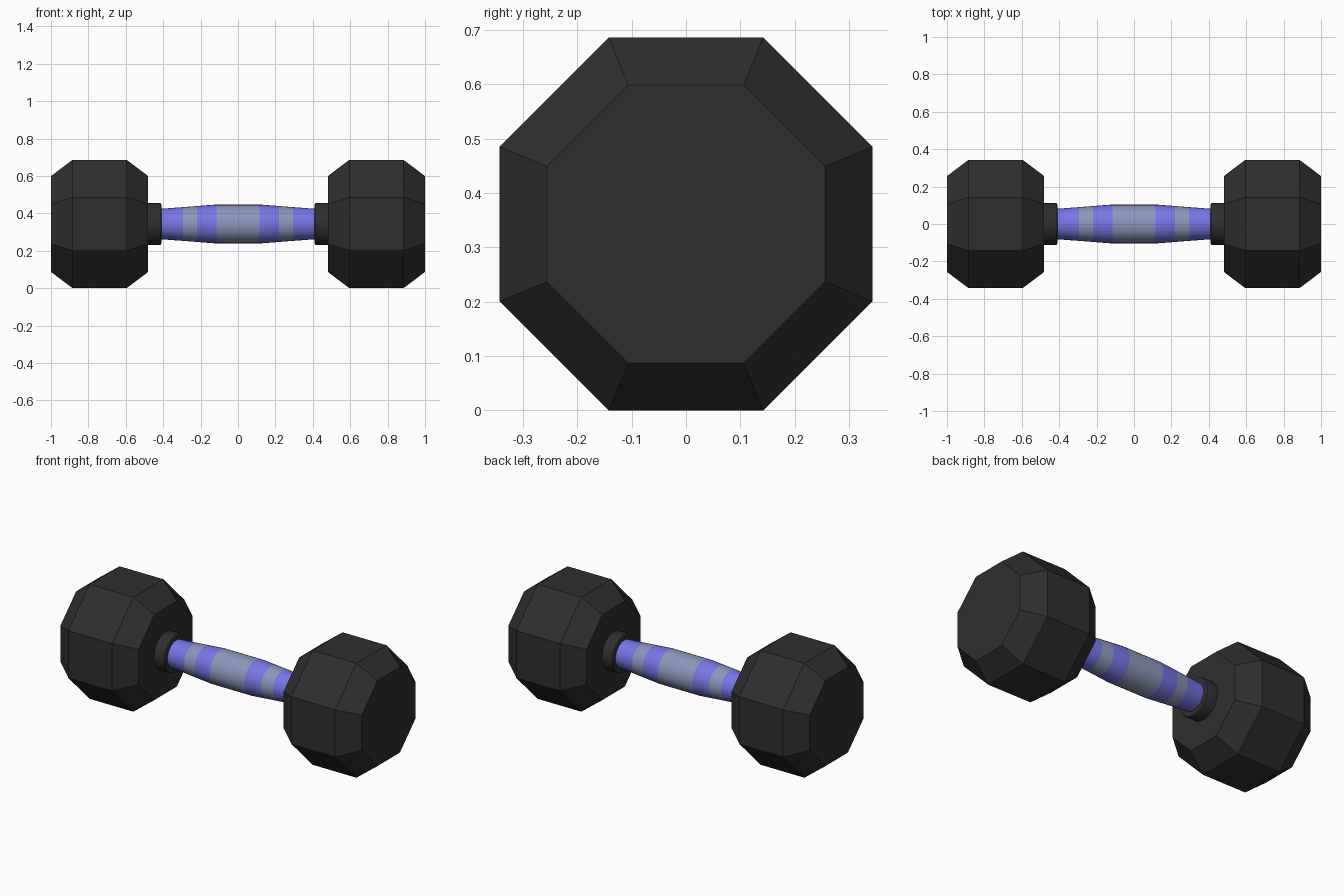
import bpy, bmesh, math

if "Cube" in bpy.data.objects:
    bpy.data.objects.remove(bpy.data.objects["Cube"])

ZC = 0.343  # height of the dumbbell axis


def material(name, rgb):
    m = bpy.data.materials.new(name)
    m.diffuse_color = (*rgb, 1)
    m.use_nodes = True
    m.node_tree.nodes["Principled BSDF"].inputs["Base Color"].default_value = m.diffuse_color
    return m


black = material("black_rubber", (0.028, 0.028, 0.028))
blue = material("violet_blue_grip", (0.19, 0.18, 0.80))
grey = material("blue_grey_grip", (0.27, 0.31, 0.50))


def lathe(name, profile, sides, mats, turn=0.0, smooth=False, rule=None):
    """Solid made of regular rings (x, radius) along the x axis."""
    bm = bmesh.new()
    rings = []
    for x, r in profile:
        rings.append([bm.verts.new((x, r * math.cos(turn + math.tau * i / sides),
                                    ZC + r * math.sin(turn + math.tau * i / sides)))
                      for i in range(sides)])
    for a, b in zip(rings, rings[1:]):
        for i in range(sides):
            j = (i + 1) % sides
            bm.faces.new((a[i], a[j], b[j], b[i]))
    bm.faces.new(rings[0])
    bm.faces.new(rings[-1])
    bmesh.ops.recalc_face_normals(bm, faces=bm.faces)
    if rule:
        for f in bm.faces:
            f.material_index = rule(f.calc_center_median().x)
    me = bpy.data.meshes.new(name)
    bm.to_mesh(me)
    bm.free()
    for m in mats:
        me.materials.append(m)
    ob = bpy.data.objects.new(name, me)
    bpy.context.collection.objects.link(ob)
    if smooth:
        bpy.ops.object.select_all(action='DESELECT')
        ob.select_set(True)
        bpy.context.view_layer.objects.active = ob
        bpy.ops.object.shade_smooth_by_angle(angle=math.radians(30))
    return ob


# Octagonal weights with chamfered ends, and round collars
k = 1 / math.cos(math.pi / 8)
for side, s in (("left", -1), ("right", 1)):
    lathe(side + "_weight",
          [(s * x, r * k) for x, r in ((0.48, 0.256), (0.595, 0.343), (0.885, 0.343), (1.0, 0.256))],
          8, [black], turn=math.pi / 8)
    lathe(side + "_collar",
          [(s * x, r) for x, r in ((0.41, 0.105), (0.413, 0.110), (0.42, 0.113), (0.49, 0.113))],
          32, [black], smooth=True)

# Swelling grip with colour bands
half = [(0.115, 0.103), (0.13, 0.103), (0.22, 0.096), (0.295, 0.090), (0.42, 0.081)]
grip = [(-x, r) for x, r in reversed(half)] + half


def band(x):
    x = abs(x)
    return 1 if x < 0.115 or 0.22 < x < 0.295 else 0


lathe("grip", grip, 32, [blue, grey], smooth=True, rule=band)
